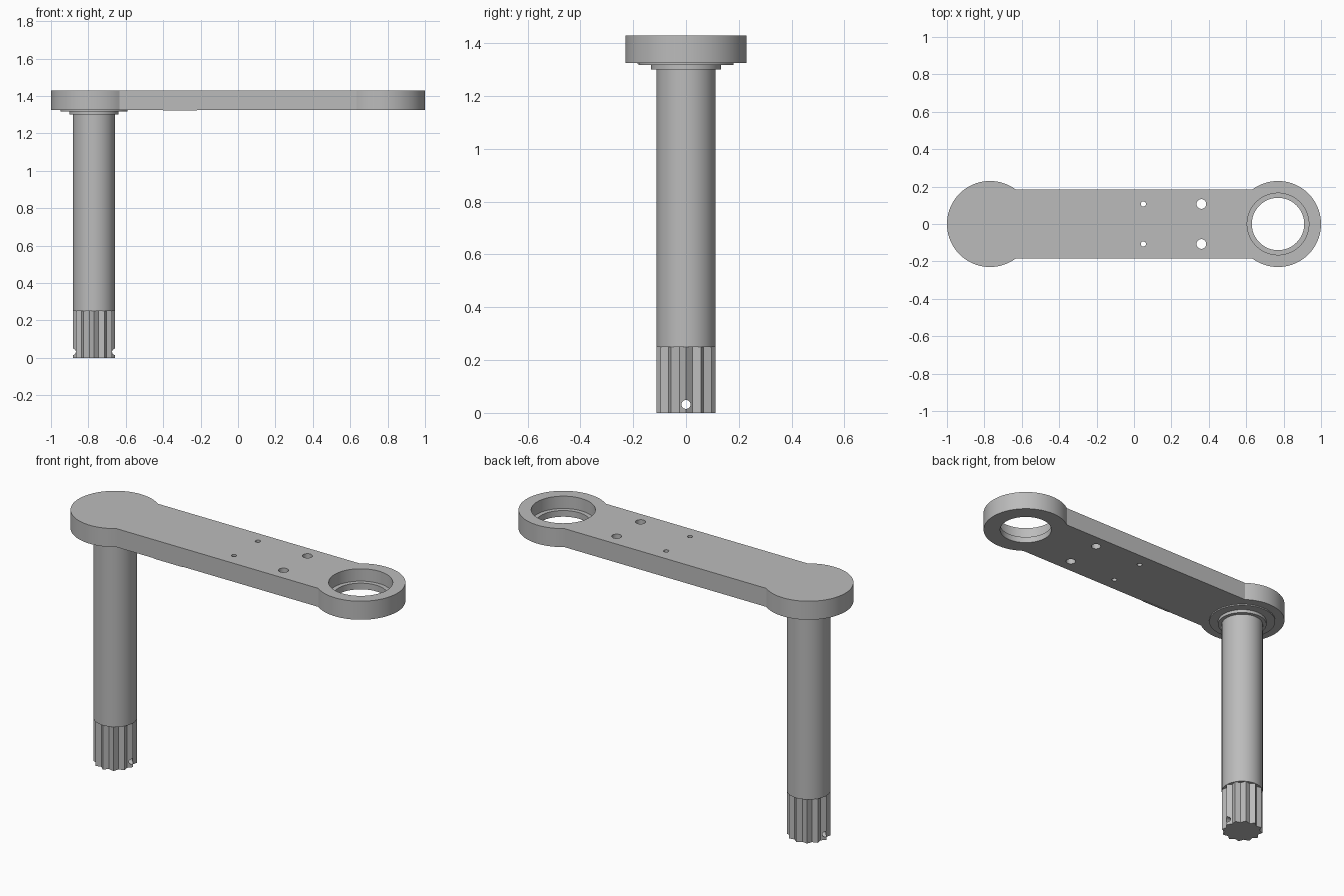
import bpy
import bmesh
from math import sin, cos, pi, asin

cube = bpy.data.objects.get("Cube")
if cube:
    bpy.data.objects.remove(cube, do_unlink=True)

END_X, END_R, HALF_W = 0.77, 0.23, 0.185
ARM_BOTTOM, ARM_TOP = 1.325, 1.43
SPLINE_TOP = 0.25

grey = bpy.data.materials.new("satin grey metal")
grey.use_nodes = True
grey.diffuse_color = (0.5, 0.5, 0.5, 1)
grey.node_tree.nodes["Principled BSDF"].inputs["Base Color"].default_value = (0.5, 0.5, 0.5, 1)


def prism(name, outline, z0, z1):
    """Extrude a flat outline between two heights."""
    bm = bmesh.new()
    base = bm.faces.new([bm.verts.new((x, y, z0)) for x, y in outline])
    top = bmesh.ops.extrude_face_region(bm, geom=[base])["geom"]
    verts = [v for v in top if isinstance(v, bmesh.types.BMVert)]
    bmesh.ops.translate(bm, verts=verts, vec=(0, 0, z1 - z0))
    bmesh.ops.recalc_face_normals(bm, faces=bm.faces)
    mesh = bpy.data.meshes.new(name)
    bm.to_mesh(mesh)
    bm.free()
    mesh.materials.append(grey)
    obj = bpy.data.objects.new(name, mesh)
    bpy.context.collection.objects.link(obj)
    return obj


def arc(cx, cy, r, a0, a1, n):
    steps = [a0 + (a1 - a0) * i / n for i in range(n + 1)]
    return [(cx + r * cos(a), cy + r * sin(a)) for a in steps]


def disc(name, cx, cy, r, z0, z1, n=64):
    return prism(name, arc(cx, cy, r, 0, 2 * pi, n)[:-1], z0, z1)


def activate(obj):
    bpy.ops.object.select_all(action='DESELECT')
    obj.select_set(True)
    bpy.context.view_layer.objects.active = obj


def cut(obj, cutter):
    """Subtract the cutter, then remove it."""
    cutter.hide_render = True
    mod = obj.modifiers.new("cut", 'BOOLEAN')
    mod.operation = 'DIFFERENCE'
    mod.solver = 'EXACT'
    mod.object = cutter
    activate(obj)
    bpy.ops.object.modifier_apply(modifier=mod.name)
    bpy.data.objects.remove(cutter, do_unlink=True)


def smooth(obj):
    activate(obj)
    bpy.ops.object.shade_smooth_by_angle(angle=pi / 7)


# Arm: straight bar with a round lobe at each end
neck = asin(HALF_W / END_R)
outline = arc(END_X, 0, END_R, neck - pi, pi - neck, 64)
outline += arc(-END_X, 0, END_R, neck, 2 * pi - neck, 64)
arm = prism("crank_arm", outline, ARM_BOTTOM, ARM_TOP)

# Stepped bearing seat and the two pairs of screw holes
below, above = ARM_BOTTOM - 0.1, ARM_TOP + 0.1
cut(arm, disc("bore_cutter", END_X, 0, 0.14, below, above))
cut(arm, disc("counterbore_cutter", END_X, 0, 0.165, ARM_BOTTOM + 0.035, above))
for x, r in ((0.05, 0.014), (0.36, 0.026)):
    for side in (-1, 1):
        cut(arm, disc("hole_cutter", x, side * 0.107, r, below, above, 32))
smooth(arm)

# Thin raised edge strip under the front of the arm
prism("edge_strip", [(-0.4, -0.184), (-0.22, -0.184), (-0.22, -0.176), (-0.4, -0.176)],
      ARM_BOTTOM - 0.003, ARM_BOTTOM)

# Stepped collar and shaft
for name, r, z0, z1 in (("wide_collar", 0.18, 1.318, ARM_BOTTOM),
                        ("narrow_collar", 0.132, 1.3, 1.318),
                        ("shaft", 0.112, SPLINE_TOP, 1.3)):
    smooth(disc(name, -END_X, 0, r, z0, z1))

# Splined shaft tip: twelve pointed teeth with a cross hole
TEETH = 12
star = []
for i in range(TEETH * 2):
    r = 0.094 if i % 2 else 0.112
    star.append((-END_X + r * cos(pi * i / TEETH), r * sin(pi * i / TEETH)))
spline = prism("splined_tip", star, 0, SPLINE_TOP)
pin = disc("pin_hole_cutter", 0, 0, 0.017, -0.2, 0.2, 32)
pin.rotation_euler = (0, pi / 2, 0)
pin.location = (-END_X, 0, 0.032)
bpy.context.view_layer.update()
cut(spline, pin)
smooth(spline)
